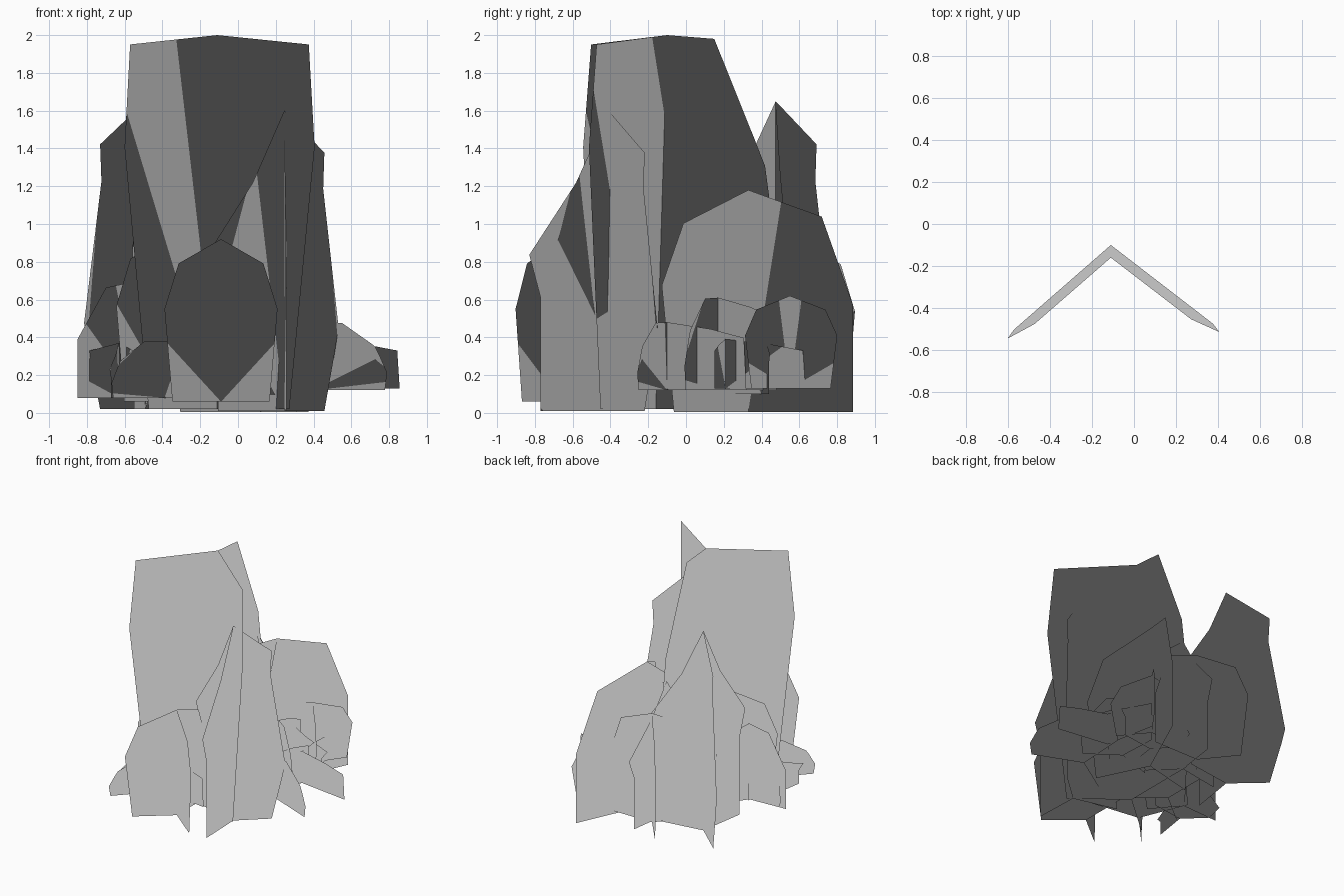
import bpy, bmesh
from math import radians, cos, sin

if "Cube" in bpy.data.objects:
    bpy.data.objects.remove(bpy.data.objects["Cube"])

# Wing outlines from the top of the fold to the ground: (reach, height) as fractions
TALL_SIDE = [(.94, .975), (1, .7), (.74, 0)]
SLOPED = [(.385, .99), (.74, .72), (.83, .65), (.88, .55), (1, .26), (.97, 0)]
PEAKED = [(.41, .76), (1, .52), (.86, .38), (.86, 0)]
SHOULDER = [(.68, .86), (.66, .74), (.92, .28), (.86, .2), (.68, 0)]
ROUND = [(.75, .85), (1, .57), (.86, 0)]
ROUND_BACK = [(.7, .88), (1, .48), (1, 0)]
LOW_SIDE = [(.55, .9), (.97, .77), (1, 0)]
BOXY = [(.53, .94), (1, .5), (1, 0)]

KINDS = {  # (paired wings, single wing)
    "tall": (TALL_SIDE, SLOPED),
    "peaked": (PEAKED, SHOULDER),
    "round": (ROUND, ROUND_BACK),
    "box": (ROUND, BOXY),
    "low": (LOW_SIDE, SLOPED),
}


def clump(name, kind, x, y, top, base, reach, angles, single_reach=None, lean=0):
    """Three upright leaf cards meeting at one fold; the first angle is the single wing."""
    pair, single = KINDS[kind]
    bm = bmesh.new()
    drop = top - base
    head = bm.verts.new((x, y, top))
    foot = bm.verts.new((x, y - lean, base))
    for i, a in enumerate(angles):
        outline = pair if i else single
        r = reach if i or single_reach is None else single_reach
        c, s = cos(radians(a)), sin(radians(a))
        rim = [bm.verts.new((x + c * r * u,
                             y + s * r * u - lean * (1 - v),
                             base + drop * v)) for u, v in outline]
        bm.faces.new([head, foot] + rim[::-1]).smooth = True
    mesh = bpy.data.meshes.new(name)
    bm.to_mesh(mesh)
    bm.free()
    # Foliage shading: every normal points up, so the cards shade as one mass
    mesh.normals_split_custom_set_from_vertices([(0, 0, 1)] * len(mesh.vertices))
    ob = bpy.data.objects.new(name, mesh)
    bpy.context.collection.objects.link(ob)
    return ob


# Main tall clump
clump("tall_leaf_clump", "tall", -.11, -.10, 2.0, .02, .65, (90, 221, 322.5), lean=.06)

# Peaked clumps
for p in [(.245, -.41, 1.6, .01, .42, (42, 166, 272)),
          (-.49, .475, 1.65, .02, .445, (138, 261, 8), .475),
          (-.12, .42, 1.12, .03, .41, (316, 82, 190)),
          (-.63, -.225, .37, .08, .32, (136, 261, 8)),
          (.18, .40, .50, .10, .32, (134, 262, 8))]:
    clump("peaked_leaf_clump", "peaked", *p)

# Rounded clumps
for p in [(-.09, -.66, .92, .06, .385, (90, 219, 321), .40),
          (-.345, -.02, .95, .06, .385, (90, 219, 321), .39),
          (-.11, .595, .92, .03, .385, (0, 129, 231), .40),
          (.12, .33, 1.18, .005, .51, (65.5, 194, 296), .61)]:
    clump("rounded_leaf_clump", "round", *p)

# Boxy clumps
for p in [(.29, .55, .62, .13, .31, (183, 54, 310)),
          (-.53, -.06, .70, .08, .32, (183, 54, 310))]:
    clump("boxy_leaf_clump", "box", *p)

# Low ground clumps
for p in [(.43, .21, .39, .13, .43, (227, 352, 101)),
          (-.39, -.41, .38, .08, .41, (227, 352, 112)),
          (.40, -.10, .48, .12, .42, (338, 87, 213)),
          (.25, .17, .61, .12, .31, (325, 93, 198))]:
    clump("low_leaf_clump", "low", *p)
